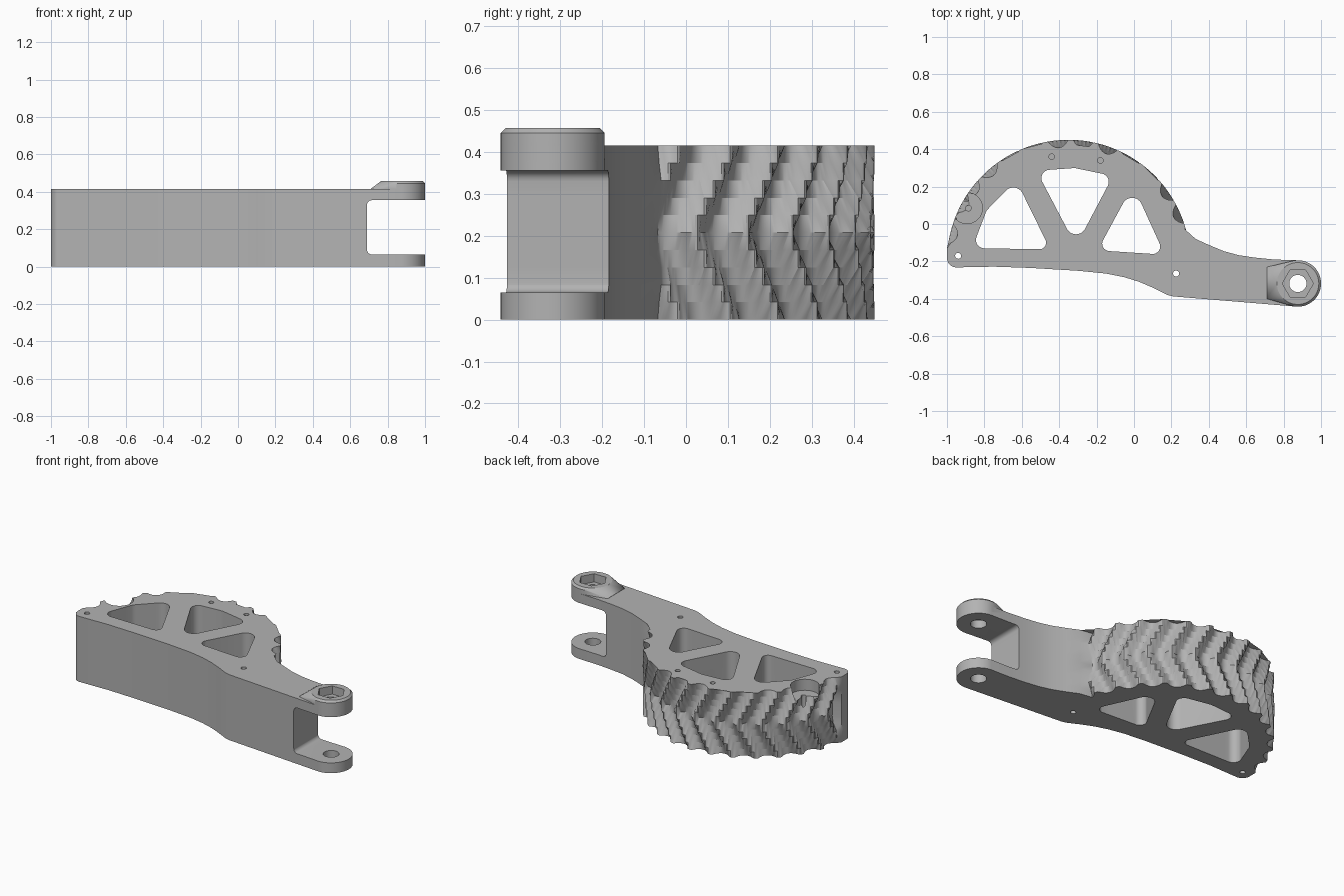
import bpy, bmesh, math
from mathutils import Vector
from mathutils.geometry import convex_hull_2d

if "Cube" in bpy.data.objects:
    bpy.data.objects.remove(bpy.data.objects["Cube"], do_unlink=True)

grey = bpy.data.materials.new("plain grey")
grey.use_nodes = True
grey.diffuse_color = (0.45, 0.45, 0.45, 1)
grey.node_tree.nodes["Principled BSDF"].inputs["Base Color"].default_value = grey.diffuse_color

HEIGHT = 0.415
GEAR = Vector((-0.35, -0.2))
RADIUS, DEPTH = 0.65, 0.04
PITCH, PHASE, SHIFT = 12, 95, 9.5
PIVOT = (0.876, -0.318)


def new_object(name, bm):
    bmesh.ops.recalc_face_normals(bm, faces=bm.faces)
    mesh = bpy.data.meshes.new(name)
    bm.to_mesh(mesh)
    bm.free()
    mesh.materials.append(grey)
    ob = bpy.data.objects.new(name, mesh)
    bpy.context.collection.objects.link(ob)
    return ob


def loft(name, rings):
    """Closed solid through equal-length rings of 3D points."""
    bm = bmesh.new()
    rows = [[bm.verts.new(p) for p in ring] for ring in rings]
    for low, high in zip(rows, rows[1:]):
        for i in range(len(low)):
            j = (i + 1) % len(low)
            bm.faces.new((low[i], low[j], high[j], high[i]))
    caps = [bm.faces.new(rows[0][::-1]), bm.faces.new(rows[-1])]
    bmesh.ops.triangulate(bm, faces=caps)
    return new_object(name, bm)


def circle(x, y, r, n=32):
    return [(x + r * math.cos(math.tau * i / n), y + r * math.sin(math.tau * i / n)) for i in range(n)]


def prism(name, outline, z0, z1):
    return loft(name, [[(x, y, z) for x, y in outline] for z in (z0, z1)])


def rounded_hull(circles):
    pts = [p for c in circles for p in circle(*c)]
    return [pts[i] for i in convex_hull_2d([Vector(p) for p in pts])]


def tooth_radius(angle, shift):
    u = ((angle - PHASE + shift) / PITCH + 0.5) % 1 - 0.5
    return RADIUS - DEPTH * max(0, 1 - (u / 0.39) ** 2) ** 0.8


# Arm outline, from the left end of the gear arc round to its right end
arm = [(-1, -0.13), (-1, -0.18)]
arm += [(-0.95 + 0.05 * math.cos(a), -0.182 + 0.05 * math.sin(a))
        for a in (math.radians(d) for d in range(195, 271, 15))]
arm += [(-0.75, -0.228), (-0.55, -0.235), (-0.3, -0.25), (-0.15, -0.265), (-0.05, -0.285),
        (0.03, -0.31), (0.1, -0.34), (0.18, -0.38), (0.21, -0.387)]
arm += [(PIVOT[0] + 0.124 * math.cos(a), PIVOT[1] + 0.124 * math.sin(a))
        for a in (math.radians(d) for d in range(-95, 86, 6))]
arm += [(0.75, -0.19), (0.65, -0.18), (0.56, -0.167), (0.48, -0.145), (0.4, -0.112), (0.33, -0.08)]

# Body with herringbone gear sector
rings = []
steps = 10
for k in range(steps + 1):
    z = HEIGHT * k / steps
    shift = SHIFT * (1 - abs(2 * k / steps - 1))
    arc = []
    for half in range(25, 343):
        angle = half / 2
        r = tooth_radius(angle, shift)
        a = math.radians(angle)
        arc.append((GEAR.x + r * math.cos(a), GEAR.y + r * math.sin(a)))
    rings.append([(x, y, z) for x, y in arc + arm])
body = loft("sector_gear_arm", rings)

# Raised boss with a sloping fairing towards the arm
bm = bmesh.new()
for r, z in ((0.112, 0.457), (0.124, 0.445), (0.124, 0.38)):
    for x, y in circle(*PIVOT, r, 64):
        bm.verts.new((x, y, z))
for y in (-0.23, -0.4):
    for z in (0.38, HEIGHT + 0.001):
        bm.verts.new((0.71, y, z))
bmesh.ops.convex_hull(bm, input=bm.verts)
boss = new_object("pivot_boss", bm)

# Fork slot with rounded inner edges
bm = bmesh.new()
bmesh.ops.create_cube(bm, size=1)
for v in bm.verts:
    v.co = Vector((0.945, -0.3, 0.21)) + Vector((v.co.x * 0.51, v.co.y, v.co.z * 0.29))
inner = [e for e in bm.edges if all(v.co.x < 0.8 for v in e.verts)
         and abs(e.verts[0].co.y - e.verts[1].co.y) > 0.5]
bmesh.ops.bevel(bm, geom=inner, offset=0.025, segments=5, profile=0.5, affect="EDGES")
slot = new_object("fork_slot_cutter", bm)

# Window, pocket and hole cutters
windows = [
    [(-0.645, 0.14, 0.055), (-0.505, -0.1, 0.035), (-0.8, -0.085, 0.045), (-0.745, 0.045, 0.05)],
    [(-0.45, 0.245, 0.045), (-0.32, 0.256, 0.043), (-0.18, 0.225, 0.045), (-0.31, 0, 0.055)],
    [(-0.01, 0.085, 0.055), (-0.13, -0.105, 0.04), (0.1, -0.12, 0.04)],
]
cutters = [slot]
for w in windows:
    cutters.append(prism("window_cutter", rounded_hull(w), -0.1, 0.6))
for x, y, r, z in ((-0.94, -0.17, 0.016, -0.1), (0.225, -0.265, 0.016, -0.1),
                   (-0.44, 0.36, 0.015, 0.3), (-0.18, 0.34, 0.015, 0.3),
                   (-0.893, 0.085, 0.083, 0.345), (-0.885, 0.085, 0.015, 0.25),
                   (*PIVOT, 0.046, -0.1)):
    cutters.append(prism("hole_cutter", circle(x, y, r), z, 0.6))
cutters.append(prism("hex_cutter", circle(*PIVOT, 0.083, 6), 0.405, 0.6))

# Join the boss, cut everything, then bake the result
for tool, operation in [(boss, "UNION")] + [(c, "DIFFERENCE") for c in cutters]:
    mod = body.modifiers.new(tool.name, "BOOLEAN")
    mod.operation = operation
    mod.solver = "EXACT"
    mod.object = tool
    tool.hide_render = True
bpy.context.view_layer.update()
baked = bpy.data.meshes.new_from_object(body.evaluated_get(bpy.context.evaluated_depsgraph_get()))
body.modifiers.clear()
body.data = baked
baked.materials.clear()
baked.materials.append(grey)
for p in baked.polygons:
    p.material_index = 0
for tool in [boss] + cutters:
    bpy.data.objects.remove(tool, do_unlink=True)

bpy.ops.object.select_all(action="DESELECT")
body.select_set(True)
bpy.context.view_layer.objects.active = body
bpy.ops.object.shade_smooth_by_angle(angle=math.radians(28))
